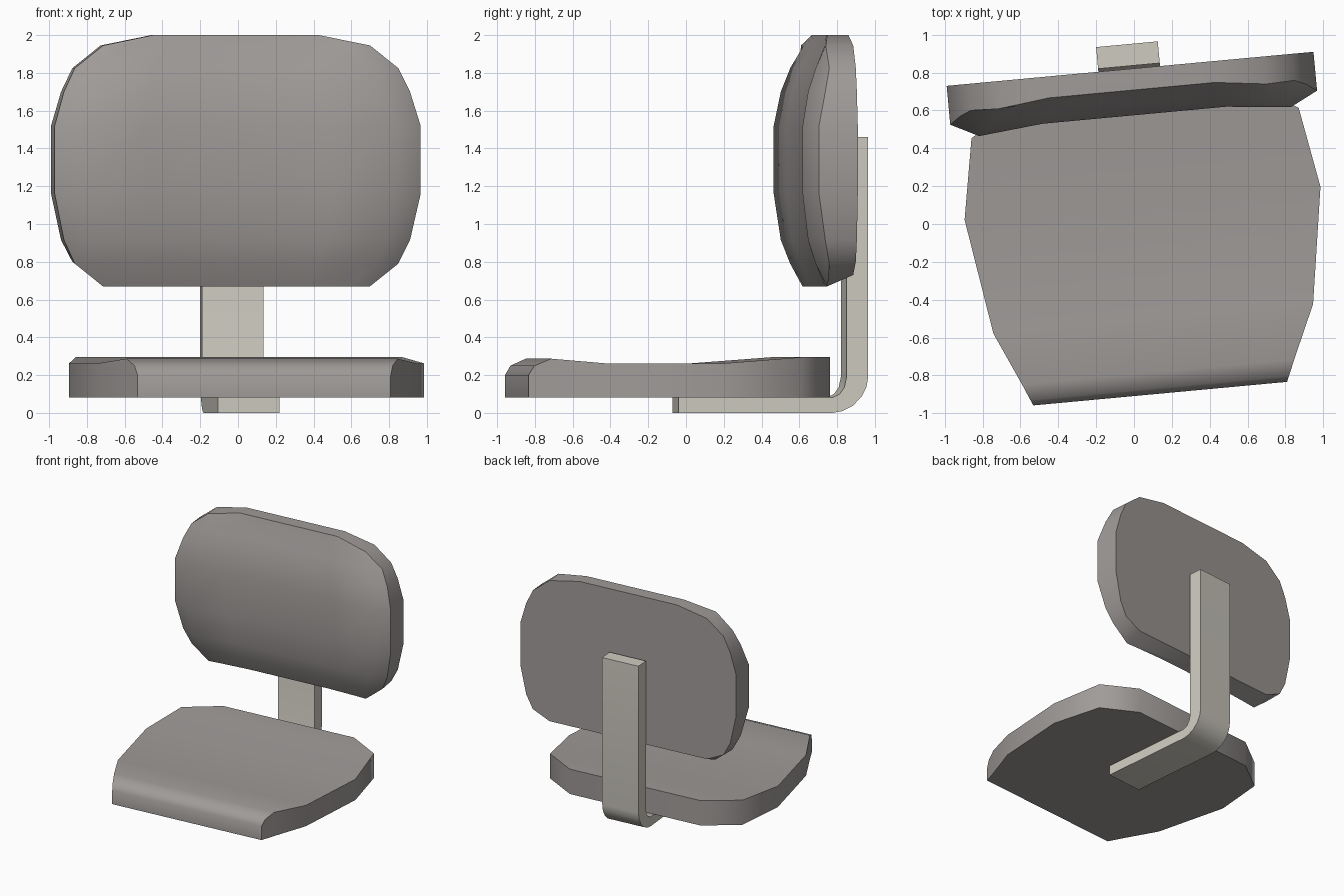
import bpy, math
from mathutils import Matrix

if "Cube" in bpy.data.objects:
    bpy.data.objects.remove(bpy.data.objects["Cube"])

# The whole chair is turned slightly about z and its middle sits a little right of centre
ROT = math.atan2(0.0924, 0.9957)
PLACE = Matrix.Rotation(ROT, 4, 'Z') @ Matrix.Translation((0.055, 0, 0))


def material(name, rgb):
    m = bpy.data.materials.new(name)
    m.diffuse_color = (*rgb, 1)
    m.use_nodes = True
    m.node_tree.nodes["Principled BSDF"].inputs["Base Color"].default_value = m.diffuse_color
    return m


grey = material("warm grey upholstery", (0.35, 0.328, 0.318))
metal = material("pale metal", (0.62, 0.60, 0.53))


def make(name, verts, faces, mat, angle):
    me = bpy.data.meshes.new(name)
    me.from_pydata([PLACE @ Matrix.Translation(v).to_translation() for v in verts], [], faces)
    me.materials.append(mat)
    ob = bpy.data.objects.new(name, me)
    bpy.context.collection.objects.link(ob)
    bpy.context.view_layer.objects.active = ob
    ob.select_set(True)
    bpy.ops.object.mode_set(mode='EDIT')
    bpy.ops.mesh.select_all(action='SELECT')
    bpy.ops.mesh.normals_make_consistent(inside=False)
    bpy.ops.object.mode_set(mode='OBJECT')
    bpy.ops.object.shade_smooth_by_angle(angle=math.radians(angle))
    ob.select_set(False)
    return ob


def loft(name, rings, mat, angle):
    """Join equal closed rings in order and cap both ends."""
    n = len(rings[0])
    verts = [p for r in rings for p in r]
    faces = [(i * n + j, i * n + (j + 1) % n, (i + 1) * n + (j + 1) % n, (i + 1) * n + j)
             for i in range(len(rings) - 1) for j in range(n)]
    faces += [tuple(range(n)), tuple(range(len(verts) - n, len(verts)))]
    return make(name, verts, faces, mat, angle)


def lerp(table, x):
    for (x0, y0), (x1, y1) in zip(table, table[1:]):
        if x <= x1:
            return y0 + (y1 - y0) * (x - x0) / (x1 - x0)
    return table[-1][1]


# Seat: rows of depth, half width, top height
rows = [(-0.905, 0.673, 0.20), (-0.875, 0.686, 0.25), (-0.79, 0.722, 0.287),
        (-0.508, 0.848, 0.262), (0.105, 0.944, 0.262), (0.53, 0.868, 0.295), (0.705, 0.59, 0.297)]
loft("seat", [[(-w, y, 0.082), (w, y, 0.082), (w, y, z), (-w, y, z)] for y, w, z in rows], grey, 50)

# Backrest: rows of height, half width, rim depth, front set-back, back height
section = [(0, 0.572), (0.487, 0.572), (0.825, 0.537), (0.973, 0.612)]
rows = [(0.67, 0.71, 0.680, 0.128, 0.73), (0.79, 0.86, 0.677, 0.07, 0.80),
        (0.915, 0.92, 0.65, 0.03, 0.915), (1.16, 0.973, 0.612, 0, 1.16),
        (1.52, 0.973, 0.612, 0, 1.52), (1.70, 0.92, 0.65, 0.03, 1.70),
        (1.825, 0.86, 0.677, 0.07, 1.825), (1.945, 0.71, 0.672, 0.117, 1.945),
        (2.0, 0.44, 0.705, 0.133, 2.0)]
rings = []
for z, w, rim, d, zb in rows:
    half = [(w * f, lerp(section, w * f) + d, z) for f in (0.5, 0.85)] + [(w, rim, z)]
    front = [(-x, y, h) for x, y, h in reversed(half)] + half
    rings.append(front + [(w, 0.818, zb), (-w, 0.818, zb)])
loft("backrest", rings, grey, 40)

# Bent support bar: side profile (depth, height) swept across its width
profile = [(-0.06, 0), (0.76, 0), (0.81, 0.009), (0.865, 0.036), (0.912, 0.083), (0.94, 0.138),
           (0.949, 0.19), (0.949, 1.46), (0.834, 1.46), (0.834, 0.19), (0.822, 0.135),
           (0.797, 0.1), (0.76, 0.082), (-0.06, 0.082)]
loft("support_bar", [[(x, y, z) for y, z in profile] for x in (-0.168, 0.159)], metal, 35)
